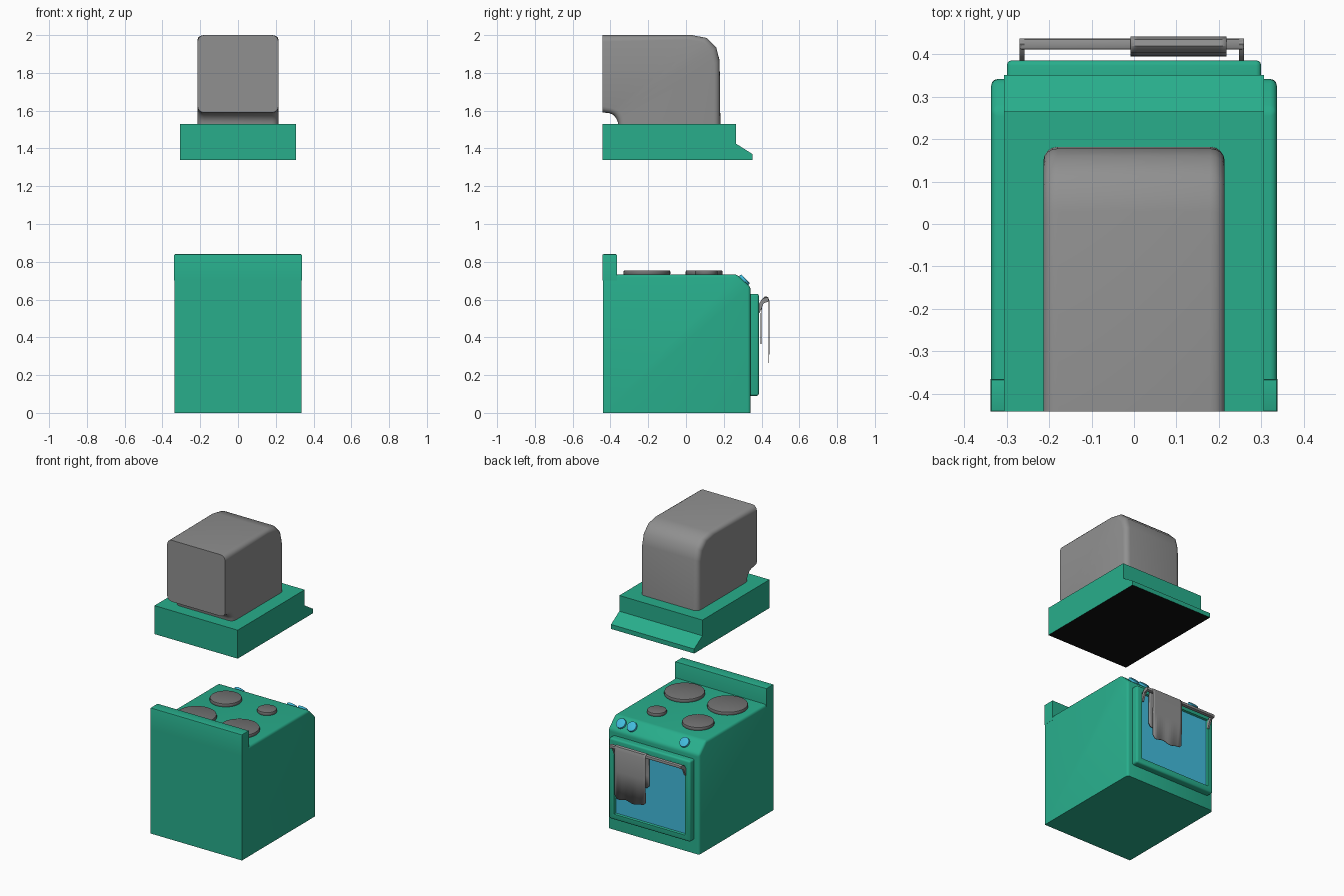
import bpy, bmesh, math
from mathutils import Matrix, Vector

if "Cube" in bpy.data.objects:
    bpy.data.objects.remove(bpy.data.objects["Cube"])


def material(name, r, g, b):
    m = bpy.data.materials.new(name)
    m.diffuse_color = (r, g, b, 1)
    m.use_nodes = True
    m.node_tree.nodes["Principled BSDF"].inputs["Base Color"].default_value = m.diffuse_color
    return m


GREEN = material("enamel_green", 0.021, 0.42, 0.26)
GREY = material("metal_grey", 0.28, 0.28, 0.28)
DARK = material("burner_grey", 0.17, 0.17, 0.17)
BLUE = material("glass_blue", 0.055, 0.5, 0.72)
BLACK = material("hood_black", 0.005, 0.005, 0.005)


def finish(bm, name, *mats, angle=35):
    bmesh.ops.recalc_face_normals(bm, faces=bm.faces)
    me = bpy.data.meshes.new(name)
    bm.to_mesh(me)
    bm.free()
    ob = bpy.data.objects.new(name, me)
    bpy.context.collection.objects.link(ob)
    for m in mats:
        me.materials.append(m)
    bpy.ops.object.select_all(action='DESELECT')
    ob.select_set(True)
    bpy.context.view_layer.objects.active = ob
    bpy.ops.object.shade_smooth_by_angle(angle=math.radians(angle))
    return ob


def prism(profile, x0, x1):
    """Extrude a (y, z) profile along x."""
    bm = bmesh.new()
    a = [bm.verts.new((x0, y, z)) for y, z in profile]
    b = [bm.verts.new((x1, y, z)) for y, z in profile]
    bm.faces.new(a)
    bm.faces.new(b[::-1])
    n = len(a)
    for i in range(n):
        j = (i + 1) % n
        bm.faces.new((a[i], b[i], b[j], a[j]))
    bmesh.ops.recalc_face_normals(bm, faces=bm.faces)
    return bm


def box(x0, x1, y0, y1, z0, z1):
    return prism([(y0, z0), (y1, z0), (y1, z1), (y0, z1)], x0, x1)


def bevel(bm, width, segs, keep=lambda a, b: True):
    edges = [e for e in bm.edges if keep(e.verts[0].co, e.verts[1].co)]
    bmesh.ops.bevel(bm, geom=edges, offset=width, segments=segs, profile=0.5, affect='EDGES')


def disc(name, mat, centre, r, h, tilt=0.0, sides=32):
    """Bevelled disc; tilt leans its axis toward +y."""
    bm = bmesh.new()
    bmesh.ops.create_cone(bm, cap_ends=True, segments=sides, radius1=r, radius2=r, depth=h)
    rims = [e for e in bm.edges if abs(e.verts[0].co.z - e.verts[1].co.z) < 1e-5]
    bmesh.ops.bevel(bm, geom=rims, offset=h * 0.3, segments=2, profile=0.5, affect='EDGES')
    bm.transform(Matrix.Translation(centre) @ Matrix.Rotation(-tilt, 4, 'X'))
    return finish(bm, name, mat)


# Stove body with sloped control panel
bm = prism([(-0.44, 0), (0.342, 0), (0.342, 0.665), (0.27, 0.733), (-0.44, 0.733)], -0.337, 0.337)
bevel(bm, 0.016, 3, lambda a, b: a.z + b.z > 0.01 and a.y + b.y > -0.8)
finish(bm, "stove_body", GREEN)

# Splash guard
bm = box(-0.338, 0.338, -0.442, -0.366, 0.70, 0.84)
bevel(bm, 0.005, 2, lambda a, b: a.z > 0.8 and b.z > 0.8)
finish(bm, "splash_guard", GREEN)

# Burners
for name, x, y, r in (("burner_back_left", -0.163, -0.207, 0.124),
                      ("burner_back_right", 0.155, -0.207, 0.124),
                      ("burner_front_left", -0.157, 0.096, 0.098),
                      ("burner_front_right", 0.14, 0.107, 0.06)):
    disc(name, DARK, (x, y, 0.741), r, 0.028)

# Knobs on the slope
for i, x in enumerate((0.262, 0.182, -0.206)):
    disc(f"knob_{i + 1}", BLUE, (x, 0.309, 0.704), 0.033, 0.018, math.radians(46), 24)

# Oven door with recessed window
bm = box(-0.30, 0.30, 0.335, 0.386, 0.09, 0.63)
bevel(bm, 0.012, 3, lambda a, b: a.y > 0.38 and b.y > 0.38 or abs(a.y - b.y) > 0.01)
front = max((f for f in bm.faces if f.normal.y > 0.9), key=lambda f: f.calc_area())
bmesh.ops.inset_region(bm, faces=[front], thickness=0.038)
bmesh.ops.inset_region(bm, faces=[front], thickness=0.006, depth=-0.012)
front.material_index = 1
finish(bm, "oven_door", GREEN, BLUE)

# Handle: bar and curved brackets
bm = box(-0.27, 0.26, 0.411, 0.437, 0.59, 0.61)
bevel(bm, 0.006, 2)
finish(bm, "door_handle_bar", GREY)
for side, x in (("left", -0.27), ("right", 0.248)):
    bm = prism([(0.38, 0.53), (0.39, 0.53), (0.411, 0.58), (0.437, 0.59), (0.437, 0.607),
                (0.425, 0.612), (0.40, 0.60), (0.38, 0.565)], x, x + 0.012)
    finish(bm, f"door_handle_bracket_{side}", GREY)

# Towel draped over the bar, with a wavy hem
bm = bmesh.new()
path = [(0.397, 0.37), (0.397, 0.46), (0.399, 0.57), (0.406, 0.603), (0.42, 0.615),
        (0.433, 0.611), (0.440, 0.59), (0.439, 0.45), (0.438, 0.27)]
N = 14
grid = []
for k in range(N + 1):
    t = k / N
    x = -0.008 + 0.226 * t
    edge = max(0, abs(2 * t - 1) - 0.8) / 0.2
    hem = 0.006 * math.sin(t * 12) + 0.022 * edge ** 2
    col = []
    for i, (y, z) in enumerate(path):
        dz = hem if i in (0, len(path) - 1) else 0
        col.append(bm.verts.new((x, y, z + dz)))
    grid.append(col)
for c, d in zip(grid, grid[1:]):
    for i in range(len(path) - 1):
        bm.faces.new((c[i], d[i], d[i + 1], c[i + 1]))
towel = finish(bm, "towel", GREY, angle=50)
mod = towel.modifiers.new("thickness", 'SOLIDIFY')
mod.thickness = 0.005
mod.offset = 0

# Extractor hood with front lip and black underside
bm = prism([(-0.442, 1.34), (0.352, 1.34), (0.352, 1.37), (0.265, 1.425), (0.265, 1.53),
            (-0.442, 1.53)], -0.307, 0.307)
for f in bm.faces:
    f.material_index = 1 if f.normal.z < -0.9 else 0
finish(bm, "extractor_hood", GREEN, BLACK, angle=20)

# Duct: rounded rectangular tube bending from the hood to the wall
outer = [(-0.442, 2.0), (0.03, 2.0), (0.11, 1.985), (0.16, 1.935), (0.178, 1.865), (0.182, 1.53)]
inner = [(-0.442, 1.59), (-0.41, 1.588), (-0.385, 1.578), (-0.37, 1.56), (-0.362, 1.545), (-0.36, 1.53)]
W, R, S = 0.214, 0.034, 4
bm = bmesh.new()
rings = []
for (oy, oz), (iy, iz) in zip(outer, inner):
    a, b = Vector((0, iy, iz)), Vector((0, oy, oz))
    d = (b - a).normalized()
    mid, half = (a + b) / 2, (b - a).length / 2
    ring = []
    for q, (sx, sd) in enumerate(((1, 1), (-1, 1), (-1, -1), (1, -1))):
        for s in range(S + 1):
            t = math.radians(90 * (q + s / S))
            u = sx * (W - R) + R * math.cos(t)
            v = sd * (half - R) + R * math.sin(t)
            ring.append(bm.verts.new(mid + d * v + Vector((u, 0, 0))))
    rings.append(ring)
n = len(rings[0])
for r0, r1 in zip(rings, rings[1:]):
    for i in range(n):
        j = (i + 1) % n
        bm.faces.new((r0[i], r0[j], r1[j], r1[i]))
bm.faces.new(rings[0])
bm.faces.new(rings[-1][::-1])
finish(bm, "exhaust_duct", GREY, angle=40)
